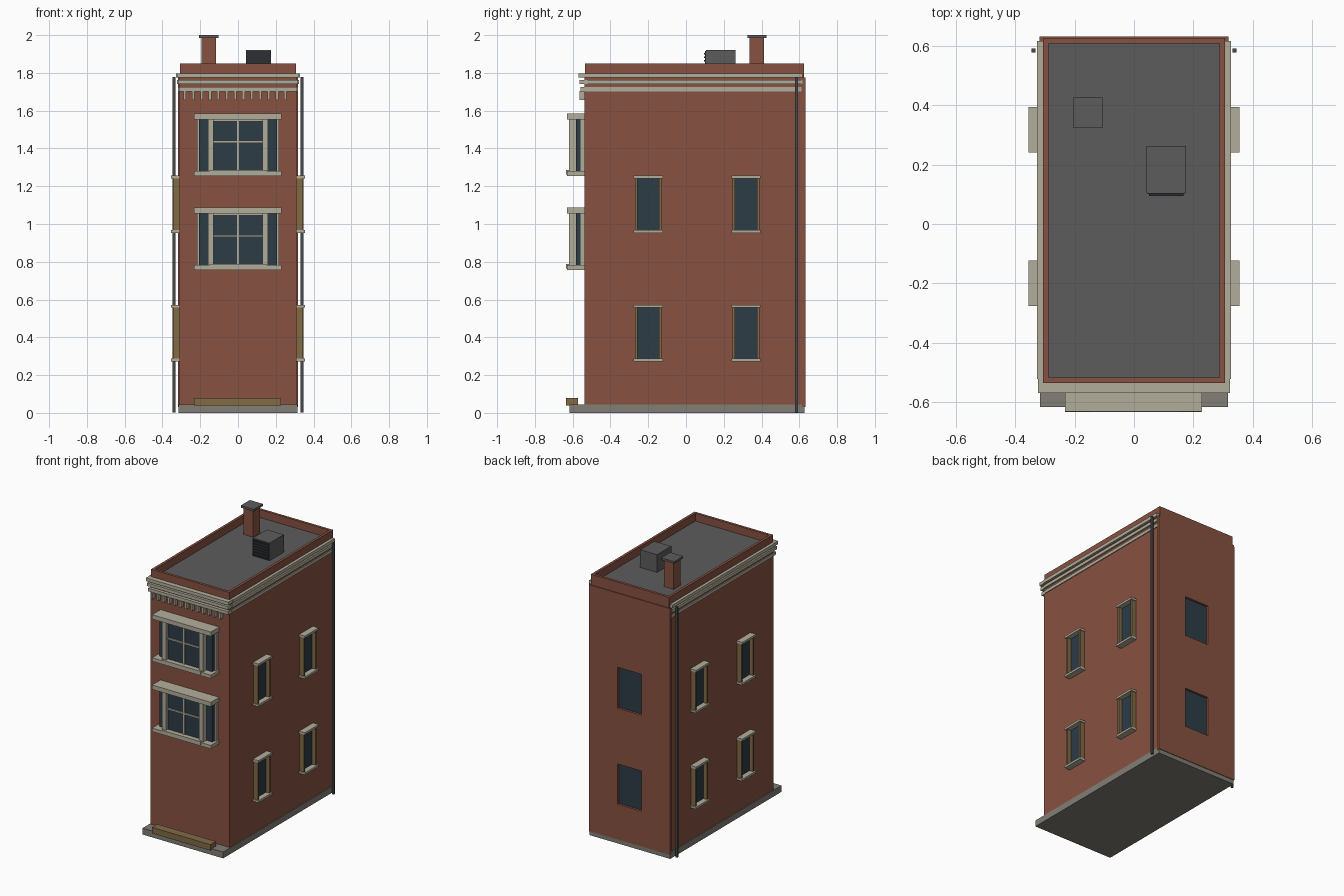
import bpy, bmesh
from mathutils import Vector

if "Cube" in bpy.data.objects:
    bpy.data.objects.remove(bpy.data.objects["Cube"])


def material(name, r, g, b):
    m = bpy.data.materials.new(name)
    m.diffuse_color = (r, g, b, 1)
    m.use_nodes = True
    m.node_tree.nodes["Principled BSDF"].inputs["Base Color"].default_value = m.diffuse_color
    return m


BRICK = material("brick red", 0.245, 0.084, 0.053)
CREAM = material("cream stone", 0.45, 0.42, 0.33)
ROOF = material("roof grey", 0.107, 0.107, 0.107)
STONE = material("base grey", 0.22, 0.21, 0.18)
TAN = material("tan wood", 0.22, 0.145, 0.06)
GLASS = material("dark blue glass", 0.026, 0.045, 0.062)
IRON = material("iron grey", 0.06, 0.063, 0.067)
VENT = material("vent black", 0.025, 0.028, 0.032)


def boxes(name, mat, *spans):
    """One object made of boxes, each given as x0, x1, y0, y1, z0, z1."""
    bm = bmesh.new()
    for x0, x1, y0, y1, z0, z1 in spans:
        verts = bmesh.ops.create_cube(bm, size=1)["verts"]
        for v in verts:
            v.co = Vector(((x0 + x1) / 2 + v.co.x * (x1 - x0),
                           (y0 + y1) / 2 + v.co.y * (y1 - y0),
                           (z0 + z1) / 2 + v.co.z * (z1 - z0)))
    mesh = bpy.data.meshes.new(name)
    bm.to_mesh(mesh)
    bm.free()
    ob = bpy.data.objects.new(name, mesh)
    bpy.context.collection.objects.link(ob)
    mesh.materials.append(mat)
    return ob


def mirror_x(*spans):
    """The spans together with their reflections across x = 0."""
    return list(spans) + [(-s[1], -s[0]) + tuple(s[2:]) for s in spans]


# Foundation and main walls
boxes("foundation", STONE, (-0.316, 0.316, -0.617, 0.628, 0, 0.045))
boxes("main_walls", BRICK, (-0.311, 0.311, -0.537, 0.612, 0.04, 1.785))

# Back wall with cut window openings
floors = [(0.28, 0.565), (0.96, 1.25)]
back = boxes("back_wall", BRICK, (-0.318, 0.318, 0.612, 0.632, 0.03, 1.775))
cutter = boxes("back_window_cutter", BRICK,
               *[(-0.095, 0.095, 0.58, 0.66, a, b) for a, b in floors])
cutter.hide_render = True
cutter.hide_viewport = True
cut = back.modifiers.new("openings", "BOOLEAN")
cut.object = cutter
cut.operation = "DIFFERENCE"
cut.solver = "EXACT"
boxes("back_window_glass", GLASS,
      *[(-0.094, 0.094, 0.611, 0.618, a + .001, b - .001) for a, b in floors])

# Parapet with sunken roof
parapet = boxes("parapet", BRICK, (-0.307, 0.307, -0.535, 0.626, 1.77, 1.85))
parapet.data.materials.append(ROOF)
bm = bmesh.new()
bm.from_mesh(parapet.data)
bm.normal_update()
top = [f for f in bm.faces if f.normal.z > 0.9]
bmesh.ops.inset_region(bm, faces=top, thickness=0.026)
sunk = bmesh.ops.extrude_discrete_faces(bm, faces=top)["faces"]
for f in sunk:
    f.material_index = 1
    bmesh.ops.translate(bm, verts=f.verts, vec=(0, 0, -0.055))
bm.to_mesh(parapet.data)
bm.free()

# Cornice bands on front and sides, with dentils below
for i, (z0, z1, out) in enumerate([(1.775, 1.798, 0.327),
                                   (1.74, 1.762, 0.322),
                                   (1.702, 1.724, 0.317)]):
    front = -0.242 - out
    boxes(f"cornice_band_{i + 1}", CREAM,
          (-out + .004, out - .004, front, -0.52, z0, z1),
          *mirror_x((0.3, out, -0.522, 0.617, z0, z1)))
boxes("dentils", CREAM,
      *[(x - .007, x + .007, -0.565, -0.53, 1.657, 1.703)
        for x in [-0.281 + 0.0443 * i for i in range(13)]])

# Side windows
glass, jambs, trims = [], [], []
for y in (-0.2, 0.318):
    for z0, z1 in floors:
        glass.append((0.305, 0.318, y - .06, y + .06, z0, z1))
        for s in (-1, 1):
            a, b = sorted((y + s * .058, y + s * .071))
            jambs.append((0.305, 0.345, a, b, z0, z1))
        trims.append((0.305, 0.355, y - .077, y + .077, z1 - .008, z1 + .007))
        trims.append((0.305, 0.355, y - .077, y + .077, z0 - .007, z0 + .008))
boxes("side_window_glass", GLASS, *mirror_x(*glass))
boxes("side_window_jambs", TAN, *mirror_x(*jambs))
boxes("side_window_lintels_and_sills", CREAM, *mirror_x(*trims))

# Front bay windows
for name, z in (("lower_bay", 0.757), ("upper_bay", 1.255)):
    lo, hi = z + 0.022, z + 0.302
    mid = z + 0.18
    boxes(name + "_glass", GLASS,
          (-0.207, 0.207, -0.583, -0.53, lo, hi),
          (-0.135, 0.135, -0.6, -0.58, lo, hi))
    boxes(name + "_head_and_sill", CREAM,
          (-0.232, 0.229, -0.631, -0.53, hi - .003, z + 0.33),
          (-0.232, 0.229, -0.631, -0.53, z, lo + .003),
          (-0.15, 0.15, -0.634, -0.6, z + .008, lo + .01))
    boxes(name + "_posts", CREAM,
          *mirror_x((0.13, 0.16, -0.62, -0.583, lo, hi),
                    (0.204, 0.218, -0.56, -0.53, lo, hi)))
    boxes(name + "_glazing_bars", CREAM,
          (-0.006, 0.006, -0.607, -0.595, lo, hi),
          (-0.135, 0.135, -0.608, -0.595, mid - .006, mid + .006),
          (-0.135, 0.135, -0.608, -0.595, hi - .015, hi))

# Front step plank
boxes("front_step", TAN, (-0.232, 0.227, -0.634, -0.573, 0.038, 0.08))

# Drainpipes
boxes("drainpipes", IRON, *mirror_x((0.332, 0.346, 0.578, 0.592, 0.003, 1.777)))

# Chimney
boxes("chimney", BRICK, (-0.193, -0.117, 0.337, 0.414, 1.79, 1.987))
boxes("chimney_cap", ROOF, (-0.206, -0.104, 0.325, 0.427, 1.985, 2.0))

# Rooftop vent unit with louvres
boxes("vent_unit", ROOF, (0.042, 0.175, 0.105, 0.263, 1.79, 1.92))
boxes("vent_louvres", VENT, (0.046, 0.171, 0.101, 0.106, 1.798, 1.915),
      *[(0.05, 0.167, 0.095, 0.104, 1.803 + .019 * i, 1.811 + .019 * i)
        for i in range(6)])
